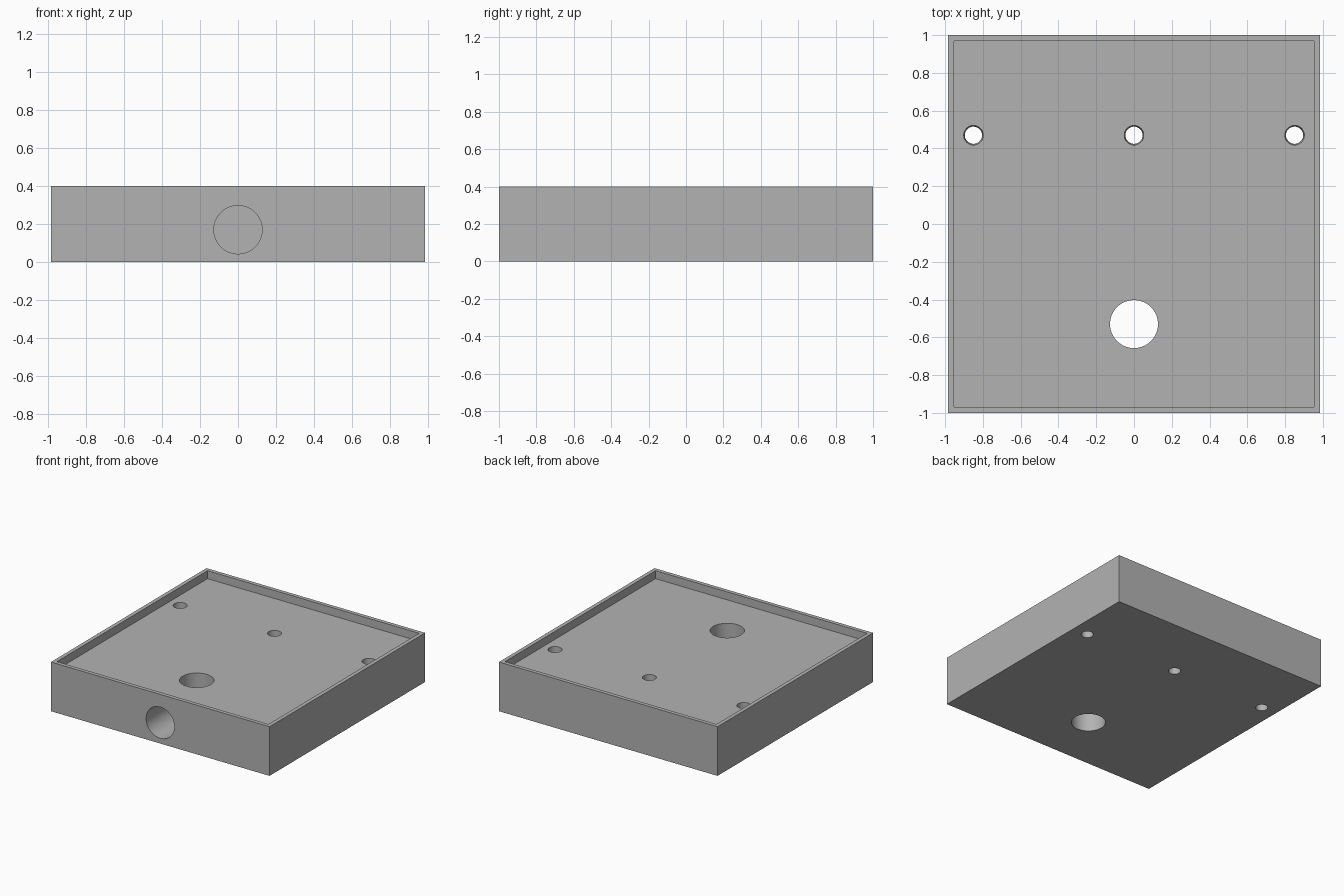
import bpy
from math import pi

default = bpy.data.objects.get("Cube")
if default:
    bpy.data.objects.remove(default, do_unlink=True)

W, L, H = 1.968, 2.0, 0.4      # outer size
WALL, FLOOR = 0.032, 0.335     # rim width, height of the recessed face

grey = bpy.data.materials.new("plain grey")
grey.use_nodes = True
colour = (0.45, 0.45, 0.45, 1)
grey.diffuse_color = colour
grey.node_tree.nodes["Principled BSDF"].inputs["Base Color"].default_value = colour


def box(name, size, z):
    bpy.ops.mesh.primitive_cube_add(size=1, location=(0, 0, z))
    ob = bpy.context.object
    ob.name = name
    ob.scale = size
    bpy.ops.object.transform_apply(location=True, rotation=True, scale=True)
    ob.data.materials.append(grey)
    return ob


def bore(name, r_low, r_high, depth, loc, tilt=0):
    bpy.ops.mesh.primitive_cone_add(vertices=64, radius1=r_low, radius2=r_high,
                                    depth=depth, location=loc, rotation=(tilt, 0, 0))
    ob = bpy.context.object
    ob.name = name
    ob.data.materials.append(grey)
    return ob


# Solid block and everything cut out of it
body = box("tray_body", (W, L, H), H / 2)
cutters = [box("recess_cutter", (W - 2 * WALL, L - 2 * WALL, 0.2), FLOOR + 0.1)]

# Large vertical hole and blind hole in the front face
cutters.append(bore("large_hole_cutter", 0.127, 0.127, 1, (0, -0.53, 0.2)))
cutters.append(bore("front_hole_cutter", 0.127, 0.127, 0.64, (0, -1, 0.17), pi / 2))

# Row of three slightly tapered screw holes
for side in (-1, 0, 1):
    cutters.append(bore("screw_hole_cutter", 0.045, 0.052, 0.38, (side * 0.85, 0.47, FLOOR / 2)))

for cutter in cutters:
    mod = body.modifiers.new(cutter.name, "BOOLEAN")
    mod.operation = "DIFFERENCE"
    mod.solver = "EXACT"
    mod.object = cutter
    cutter.hide_render = True
    cutter.hide_set(True)

# Bake the cuts, then shade the bores smooth
bpy.ops.object.select_all(action="DESELECT")
body.select_set(True)
bpy.context.view_layer.objects.active = body
for name in [m.name for m in body.modifiers]:
    bpy.ops.object.modifier_apply(modifier=name)
for cutter in cutters:
    bpy.data.objects.remove(cutter, do_unlink=True)
bpy.ops.object.shade_smooth_by_angle(angle=pi / 6)
